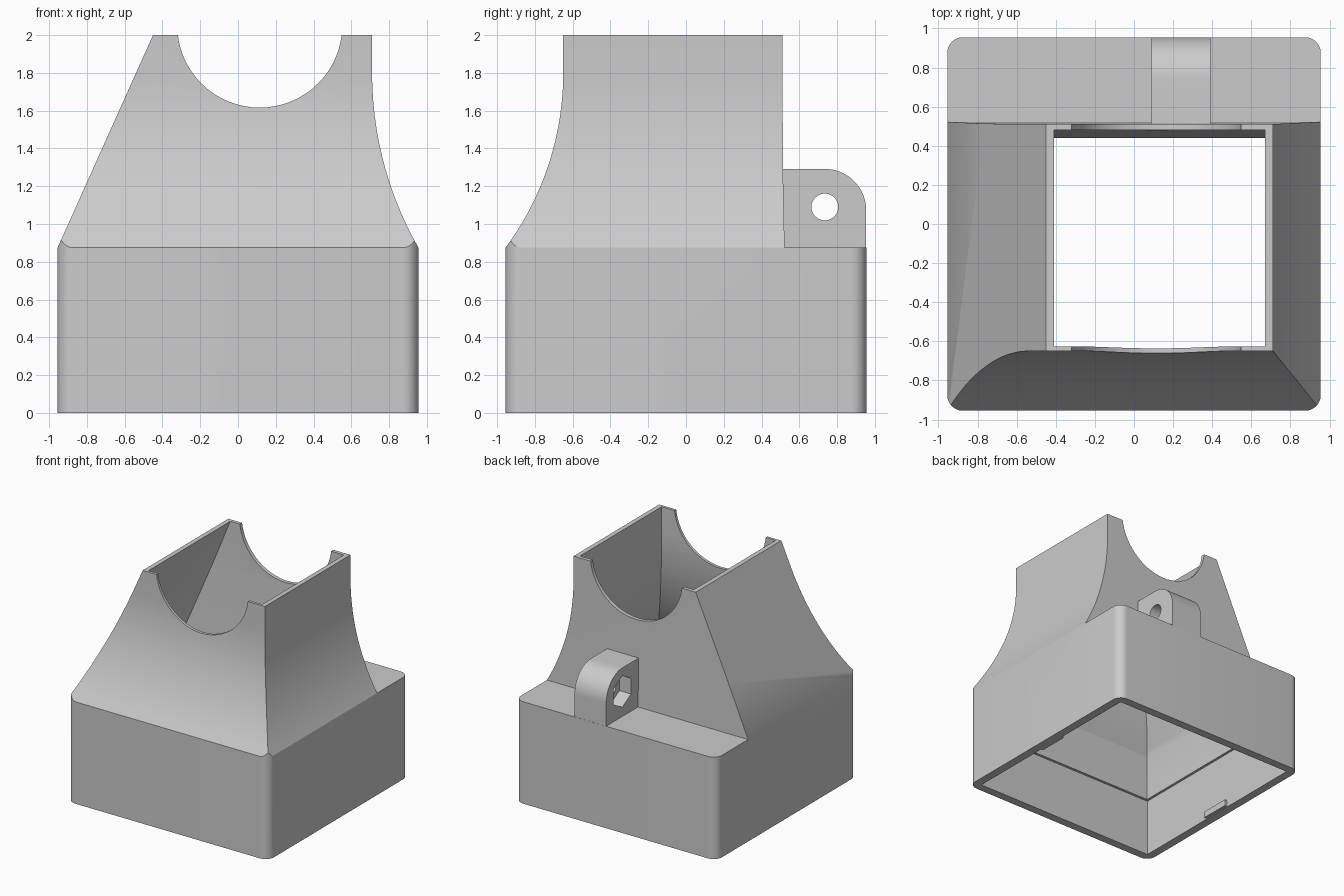
import bpy
import bmesh
import math

default = bpy.data.objects.get("Cube")
if default:
    bpy.data.objects.remove(default, do_unlink=True)

grey = bpy.data.materials.new("plain grey")
grey.use_nodes = True
grey.diffuse_color = (0.6, 0.6, 0.6, 1)
grey.node_tree.nodes["Principled BSDF"].inputs["Base Color"].default_value = (0.6, 0.6, 0.6, 1)


def prism(name, points, axis, lo, hi):
    """Extrude a closed 2D profile along one axis."""
    place = {"X": lambda a, b, d: (d, a, b),
             "Y": lambda a, b, d: (a, d, b),
             "Z": lambda a, b, d: (a, b, d)}[axis]
    bm = bmesh.new()
    rings = [[bm.verts.new(place(a, b, d)) for a, b in points] for d in (lo, hi)]
    bm.faces.new(rings[0])
    bm.faces.new(rings[1])
    n = len(points)
    for i in range(n):
        j = (i + 1) % n
        bm.faces.new((rings[0][i], rings[0][j], rings[1][j], rings[1][i]))
    bmesh.ops.recalc_face_normals(bm, faces=bm.faces)
    mesh = bpy.data.meshes.new(name)
    bm.to_mesh(mesh)
    bm.free()
    mesh.materials.append(grey)
    obj = bpy.data.objects.new(name, mesh)
    bpy.context.collection.objects.link(obj)
    return obj


def select(obj):
    bpy.ops.object.select_all(action="DESELECT")
    obj.select_set(True)
    bpy.context.view_layer.objects.active = obj


def combine(obj, tool, operation):
    """Apply a boolean and discard the tool."""
    tool.hide_render = True
    mod = obj.modifiers.new("cut", "BOOLEAN")
    mod.operation = operation
    mod.solver = "EXACT"
    mod.object = tool
    select(obj)
    bpy.ops.object.modifier_apply(modifier=mod.name)
    bpy.data.objects.remove(tool, do_unlink=True)


def arc(cx, cy, r, start, end, steps):
    angles = [math.radians(start + (end - start) * i / steps) for i in range(steps + 1)]
    return [(cx + r * math.cos(a), cy + r * math.sin(a)) for a in angles]


def flare(bottom, top, z0, z1=1.8, steps=20):
    """Concave curve, vertical at its top, ending in a straight rise."""
    d, h = bottom - top, z1 - z0
    r = (d * d + h * h) / (2 * d)          # signed radius
    curve = []
    for i in range(-1, steps + 1):
        z = z0 + h * i / steps
        x = top + r - math.copysign(math.sqrt(r * r - (z1 - z) ** 2), r)
        curve.append((x, z))
    return curve + [(top, 2.2)]


def slope(x0, z0, x1, z1):
    """Straight side, extended a little past both ends."""
    k = (x1 - x0) / (z1 - z0)
    return [(x0 + k * (z - z0), z) for z in (2.2, z0 - 0.02)]


HALF, SHELF, R = 0.955, 0.875, 0.08

# Outer body: rounded block trimmed by its front and side outlines
c = HALF - R
outline = (arc(c, c, R, 0, 90, 8) + arc(-c, c, R, 90, 180, 8)
           + arc(-c, -c, R, 180, 270, 8) + arc(c, -c, R, 270, 360, 8))
body = prism("funnel_housing", outline, "Z", 0, 2)

right_side = flare(HALF, 0.71, SHELF)
left_side = slope(-HALF, SHELF, -0.45, 2)
front_outline = ([(-1.2, -0.2), (1.2, -0.2), (1.2, right_side[0][1])] + right_side
                 + left_side + [(-1.2, left_side[-1][1])])
combine(body, prism("front_trim", front_outline, "Y", -1.3, 1.3), "INTERSECT")

front_side = flare(-HALF, -0.65, SHELF)
side_outline = ([(-1.2, -0.3), (1.2, -0.3), (1.2, SHELF), (0.522, SHELF), (0.513, 1.3),
                 (0.51, 2.2)] + front_side[::-1] + [(-1.2, front_side[0][1])])
combine(body, prism("side_trim", side_outline, "X", -1.4, 1.4), "INTERSECT")

# Hollow interior following the outer shape
IN, Z_IN = 0.86, 0.9
inner_front = ([(-IN, -0.1), (IN, -0.1)] + flare(IN, 0.67, Z_IN)[1:]
               + slope(-IN, Z_IN, -0.41, 2)[:1] + [(-IN, Z_IN)])
inner_side = ([(-IN, -0.3), (IN, -0.3), (IN, 0.83), (0.44, 0.83), (0.48, 1.6), (0.48, 2.3)]
              + flare(-IN, -0.627, Z_IN)[:0:-1])
cavity = prism("cavity", inner_front, "Y", -1.3, 1.3)
combine(cavity, prism("cavity_side", inner_side, "X", -1.4, 1.4), "INTERSECT")
combine(body, cavity, "DIFFERENCE")

# Wider lower pocket, leaving a narrow ledge
P = 0.882
combine(body, prism("pocket", [(-P, -P), (P, -P), (P, P), (-P, P)], "Z", -0.4, 0.5), "DIFFERENCE")

# Round saddle through the front and back walls
combine(body, prism("saddle", arc(0.115, 2.053, 0.437, 0, 360, 64)[:-1], "Y", -1.5, 1.5), "DIFFERENCE")

# Mounting lug with a bolt hole and a nut pocket
lug_outline = [(0.5, 0.87), (0.954, 0.87)] + arc(0.734, 1.072, 0.22, 0, 90, 16) + [(0.5, 1.292)]
lug = prism("mounting_lug", lug_outline, "X", 0.09, 0.39)
combine(lug, prism("bolt_hole", arc(0.735, 1.09, 0.071, 0, 360, 32)[:-1], "X", 0, 0.5), "DIFFERENCE")
combine(lug, prism("nut_pocket", arc(0.735, 1.09, 0.135, 30, 390, 6)[:-1], "X", 0, 0.2), "DIFFERENCE")

# Small catches inside the bottom rim
parts = [body, lug]
for side, label in ((-1, "left"), (1, "right")):
    ends = sorted((side * (P - 0.025), side * (P + 0.01)))
    catch = [(-0.13, 0.005), (0.13, 0.005), (0.13, 0.06), (-0.13, 0.06)]
    parts.append(prism(label + "_catch", catch, "X", *ends))

for part in parts:
    select(part)
    bpy.ops.object.shade_smooth_by_angle(angle=math.radians(25))
